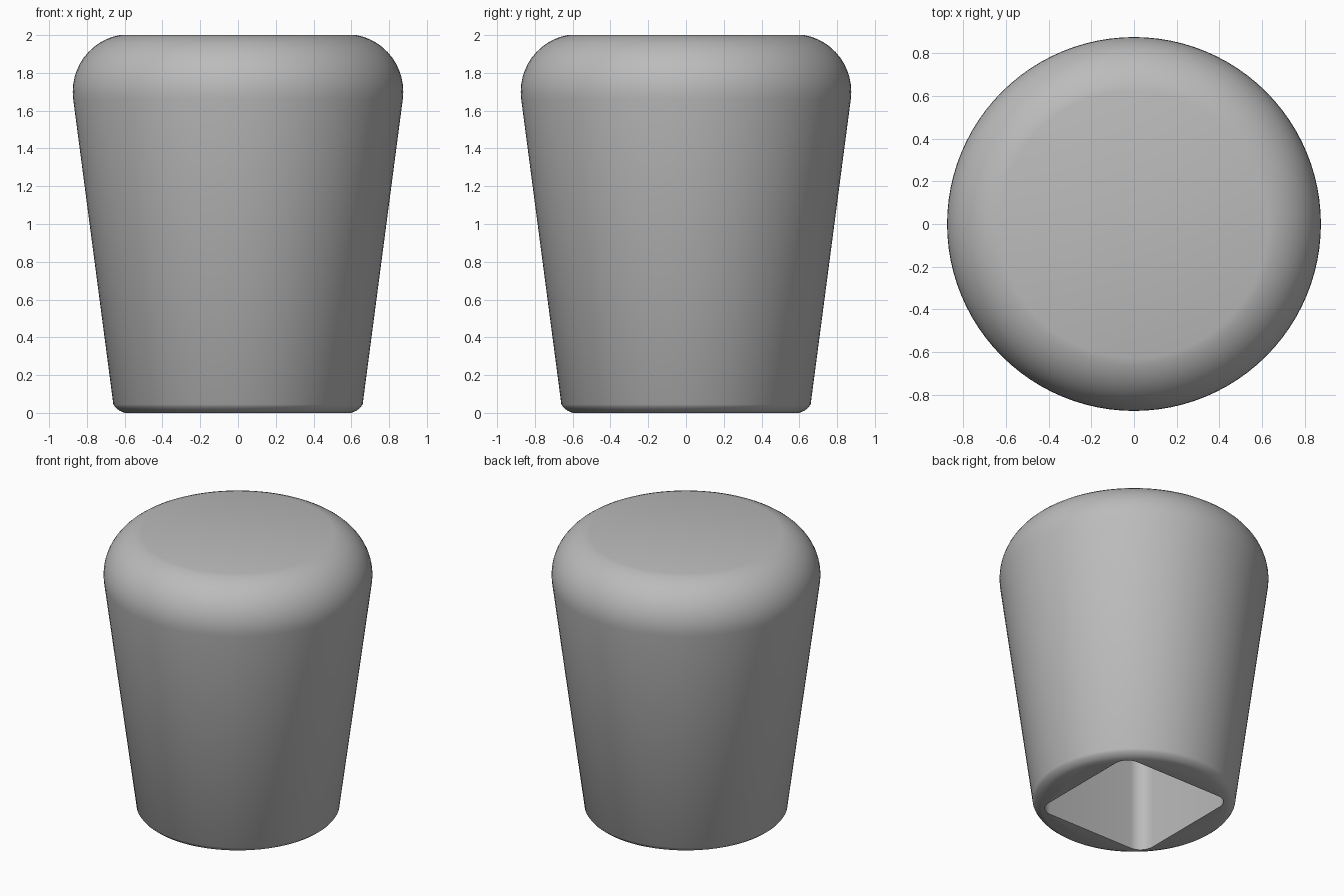
import bpy, bmesh, math

if "Cube" in bpy.data.objects:
    bpy.data.objects.remove(bpy.data.objects["Cube"])

SEG = 96


def mesh_object(name, bm):
    bmesh.ops.recalc_face_normals(bm, faces=bm.faces)
    me = bpy.data.meshes.new(name)
    bm.to_mesh(me)
    bm.free()
    ob = bpy.data.objects.new(name, me)
    bpy.context.collection.objects.link(ob)
    return ob


def loft(name, rings):
    """Closed solid through rings of equal length, capped at both ends."""
    bm = bmesh.new()
    loops = [[bm.verts.new(p) for p in ring] for ring in rings]
    for a, b in zip(loops, loops[1:]):
        for i in range(len(a)):
            j = (i + 1) % len(a)
            bm.faces.new((a[i], a[j], b[j], b[i]))
    bm.faces.new(loops[0][::-1])
    bm.faces.new(loops[-1])
    return mesh_object(name, bm)


def circle(r, z):
    return [(r * math.cos(2 * math.pi * i / SEG),
             r * math.sin(2 * math.pi * i / SEG), z) for i in range(SEG)]


def rounded_square(h, r, z, n=8):
    pts = []
    for q in range(4):
        c = math.pi / 4 + q * math.pi / 2
        cx = math.copysign(h - r, math.cos(c))
        cy = math.copysign(h - r, math.sin(c))
        for k in range(n + 1):
            a = (q + k / n) * math.pi / 2
            pts.append((cx + r * math.cos(a), cy + r * math.sin(a), z))
    return pts


# Tapered body: small rounded lower rim, straight wall, large rounded shoulder
profile = [(0.60, 0.0), (0.628, 0.012), (0.648, 0.028), (0.66, 0.045)]
for k in range(13):
    a = math.radians(-7.5 + k * 87.5 / 12)
    profile.append((0.575 + 0.30 * math.cos(a), 1.70 + 0.3046 * math.sin(a)))
profile[-1] = (profile[-1][0], 2.0)
body = loft("tapered_body", [circle(r, z) for r, z in profile])

# Square socket with rounded corners, open at the bottom
cutter = loft("socket_cutter", [rounded_square(0.442, 0.10, z) for z in (-0.2, 1.5)])
cutter.hide_render = True
mod = body.modifiers.new("socket", 'BOOLEAN')
mod.operation = 'DIFFERENCE'
mod.solver = 'EXACT'
mod.object = cutter
bpy.context.view_layer.objects.active = body
body.select_set(True)
cutter.select_set(False)
bpy.ops.object.modifier_apply(modifier=mod.name)
bpy.data.objects.remove(cutter)

# Single grey material
mat = bpy.data.materials.new("grey")
mat.diffuse_color = (0.5, 0.5, 0.5, 1)
mat.use_nodes = True
mat.node_tree.nodes["Principled BSDF"].inputs["Base Color"].default_value = mat.diffuse_color
body.data.materials.clear()
body.data.materials.append(mat)
for p in body.data.polygons:
    p.material_index = 0
bpy.ops.object.shade_smooth_by_angle(angle=math.radians(35))
